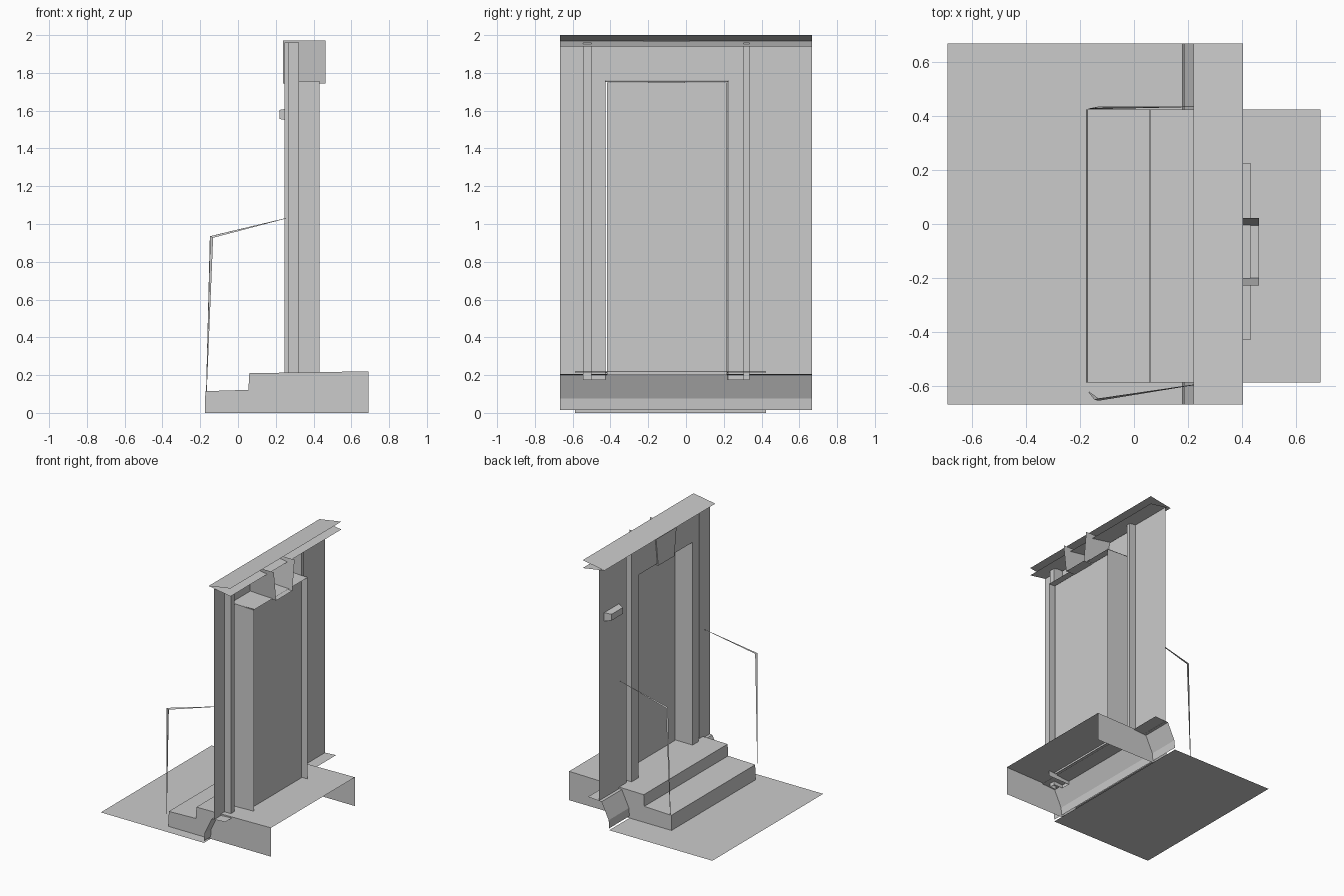
import bpy, bmesh
from mathutils import Vector

if "Cube" in bpy.data.objects:
    bpy.data.objects.remove(bpy.data.objects["Cube"])

OUTER, WALL, GROOVE = 0.267, 0.245, 0.322  # x depth of the facade layers
DOOR, JAMB = 0.386, 0.432
END = 0.668                                # half width along y


def finish(name, bm):
    mesh = bpy.data.meshes.new(name)
    bm.to_mesh(mesh)
    bm.free()
    ob = bpy.data.objects.new(name, mesh)
    bpy.context.collection.objects.link(ob)
    return ob


def sheet(name, profile, vec, cap_start=False):
    """Open profile swept along vec; faces look towards edge x vec."""
    bm = bmesh.new()
    a = [bm.verts.new(p) for p in profile]
    b = [bm.verts.new(Vector(p) + Vector(vec)) for p in profile]
    for i in range(len(a) - 1):
        bm.faces.new((a[i], a[i + 1], b[i + 1], b[i]))
    if cap_start:
        bm.faces.new(a[::-1])
    return finish(name, bm)


def along_y(name, xz, y0, y1):
    return sheet(name, [(x, y0, z) for x, z in xz], (0, y1 - y0, 0))


def along_z(name, xy, z0, z1):
    return sheet(name, [(x, y, z0) for x, y in xy], (0, 0, z1 - z0))


# Ground in front of the entrance
along_y("ground", [(-0.69, 0), (0.18, 0)], -END, END)

# Two steps running into the platform, open at the back and underneath
STEP = [(-0.175, 0), (-0.173, 0.115), (0.055, 0.122), (0.06, 0.21), (0.69, 0.22)]
along_y("steps", STEP, -0.587, 0.424)
for y, flip in ((-0.587, True), (0.424, False)):
    bm = bmesh.new()
    vs = [bm.verts.new((x, y, z)) for x, z in STEP + [(0.69, 0)]]
    bm.faces.new(vs[::-1] if flip else vs)
    finish("step_side", bm)

# Sloped plinth and wedge-shaped cornice
along_y("plinth", [(0.18, 0.015), (0.185, 0.075), (WALL, 0.2), (0.36, 0.207)], -END, END)
along_y("cornice", [(0.404, 1.94), (0.22, 1.97), (0.404, 2.0)], -END, END)

# Facade on both sides of the door, each with a vertical groove
along_z("left_wall", [(OUTER, END), (OUTER, 0.335)], 0.2, 1.96)
along_z("left_groove", [(OUTER, 0.335), (GROOVE, 0.335), (GROOVE, 0.305),
                        (WALL, 0.305), (WALL, 0.225)], 0.175, 1.96)
along_z("right_groove", [(WALL, -0.43), (WALL, -0.5), (GROOVE, -0.5),
                         (GROOVE, -0.545), (OUTER, -0.545)], 0.175, 1.96)
along_z("right_wall", [(OUTER, -0.545), (OUTER, -END)], 0.2, 1.96)
along_z("lintel", [(WALL, 0.225), (WALL, -0.43)], 1.76, 1.96)

# Door set inside its recess; the jambs and soffit run on behind it
along_z("left_jamb", [(WALL, 0.225), (JAMB, 0.22)], 0.175, 1.757)
along_z("right_jamb", [(JAMB, -0.425), (WALL, -0.43)], 0.175, 1.757)
along_y("door_soffit", [(JAMB, 1.752), (WALL, 1.76)], -0.43, 0.225)
along_z("door", [(DOOR, 0.217), (DOOR, -0.417)], 0.2, 1.748)

# Keystone, open at the back and top
sheet("keystone", [(0.238, y, z) for y, z in
                   ((-0.228, 1.971), (-0.2, 1.745), (-0.005, 1.745), (0.022, 1.971))],
      (0.224, 0, 0), cap_start=True)

# Small bevelled plate on the wall
bm = bmesh.new()
bmesh.ops.create_cube(bm, size=1)
for v in bm.verts:
    k = 0.75 if v.co.x < 0 else 1
    v.co = (0.2435 + v.co.x * 0.047, 0.515 + v.co.y * 0.18 * k, 1.58 + v.co.z * 0.064 * k)
finish("wall_plate", bm)

# Thin handrails, thickest at the bend
rails = {
    "left_handrail": ((-0.167, 0.427, 0.11), (-0.140, 0.43, 0.93), (0.255, 0.435, 1.03)),
    "right_handrail": ((-0.167, -0.622, 0.11), (-0.138, -0.65, 0.93), (0.255, -0.59, 1.03)),
}
for name, path in rails.items():
    bm = bmesh.new()
    rings = []
    for (x, y, z), r in zip(path, (0.002, 0.009, 0.002)):
        rings.append([bm.verts.new((x + dx * r, y + dy * r, z + dz * r))
                      for dx, dy, dz in ((-1, 0, 0.6), (0.7, 0.5, -0.3), (0.7, -0.5, -0.3))])
    for a, b in zip(rings, rings[1:]):
        for i in range(3):
            j = (i + 1) % 3
            bm.faces.new((a[i], a[j], b[j], b[i]))
    bm.faces.new(rings[0][::-1])
    bm.faces.new(rings[-1])
    bmesh.ops.recalc_face_normals(bm, faces=bm.faces)
    finish(name, bm)
